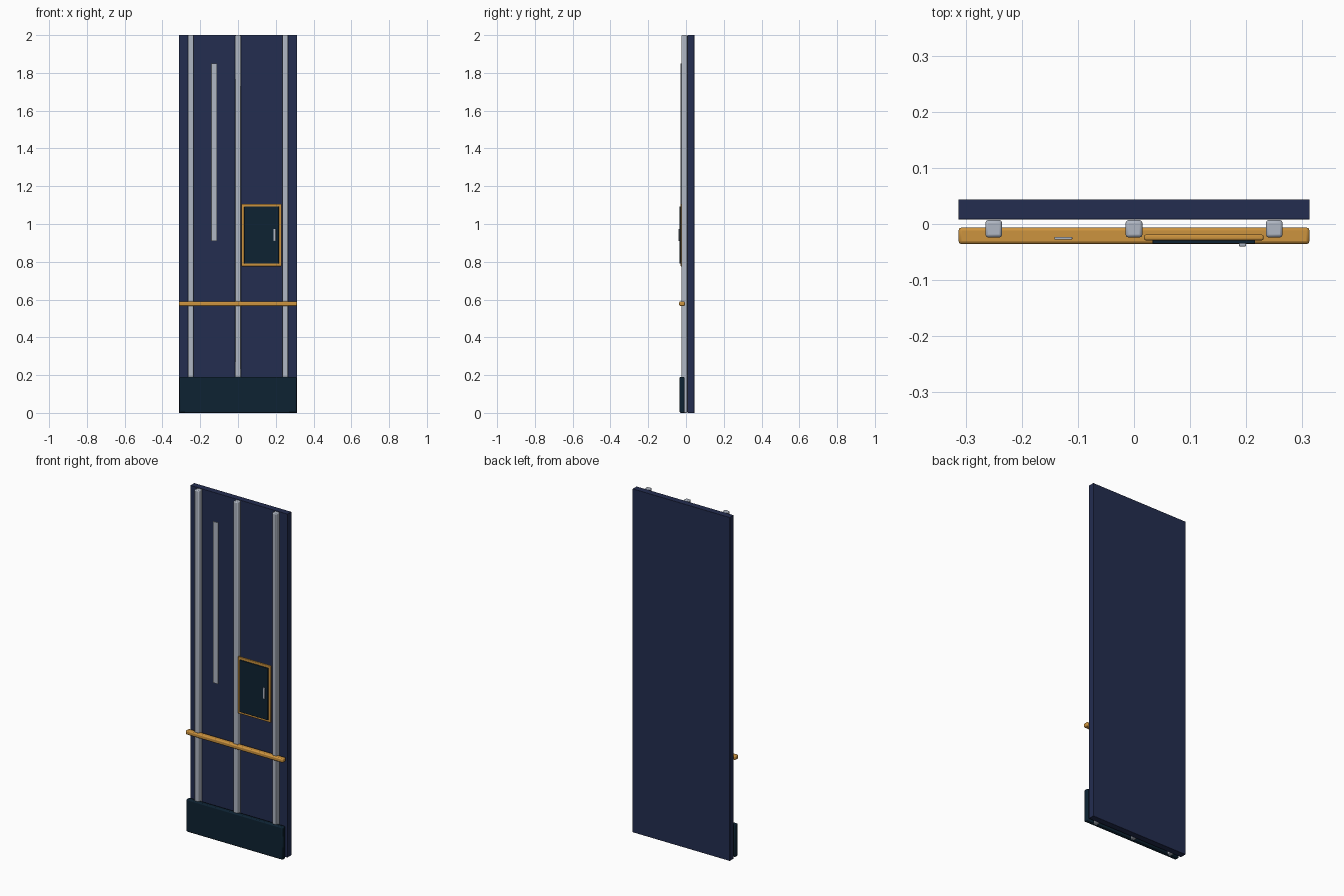
import bpy

cube = bpy.data.objects.get("Cube")
if cube:
    bpy.data.objects.remove(cube, do_unlink=True)


def srgb(r, g, b):
    return [((c / 255 + 0.055) / 1.055) ** 2.4 for c in (r, g, b)] + [1.0]


def material(name, rgb):
    mat = bpy.data.materials.new(name)
    mat.use_nodes = True
    colour = srgb(*rgb)
    mat.diffuse_color = colour
    mat.node_tree.nodes["Principled BSDF"].inputs["Base Color"].default_value = colour
    return mat


navy = material("navy paint", (35, 45, 80))
dark = material("dark teal", (13, 34, 50))
brass = material("brass", (204, 147, 62))
steel = material("pale steel", (176, 183, 195))


def box(name, mat, xs, ys, zs, bevel=0.0):
    """Box between the given limits, with softened edges if wanted."""
    spans = (xs, ys, zs)
    bpy.ops.mesh.primitive_cube_add(size=1, location=[sum(s) / 2 for s in spans])
    obj = bpy.context.object
    obj.name = name
    obj.scale = [s[1] - s[0] for s in spans]
    bpy.ops.object.transform_apply(location=False, rotation=False, scale=True)
    obj.data.materials.append(mat)
    if bevel:
        mod = obj.modifiers.new("soft edges", "BEVEL")
        mod.width = bevel
        mod.segments = 2
        bpy.ops.object.shade_smooth_by_angle()
    return obj


# Wall panel and its upright ribs
box("wall_panel", navy, (-0.313, 0.313), (0.008, 0.044), (0, 2), 0.001)
for side, x in (("right", -0.25), ("middle", 0), ("left", 0.25)):
    box(side + "_rib", steel, (x - 0.015, x + 0.015), (-0.024, 0.007), (0, 2), 0.005)

# Kick plate and hand rail
box("kick_plate", dark, (-0.311, 0.311), (-0.034, -0.007), (0, 0.19), 0.006)
box("hand_rail", brass, (-0.313, 0.313), (-0.036, -0.006), (0.566, 0.59), 0.006)

# Slim upright strip
box("light_strip", steel, (-0.142, -0.11), (-0.028, -0.023), (0.91, 1.85), 0.001)

# Access hatch: surround, door and pull
box("hatch_surround", brass, (0.018, 0.231), (-0.029, -0.019), (0.776, 1.107), 0.003)
box("hatch_door", dark, (0.033, 0.216), (-0.035, -0.028), (0.79, 1.092), 0.001)
box("hatch_pull", steel, (0.187, 0.2), (-0.04, -0.034), (0.91, 0.974), 0.002)
